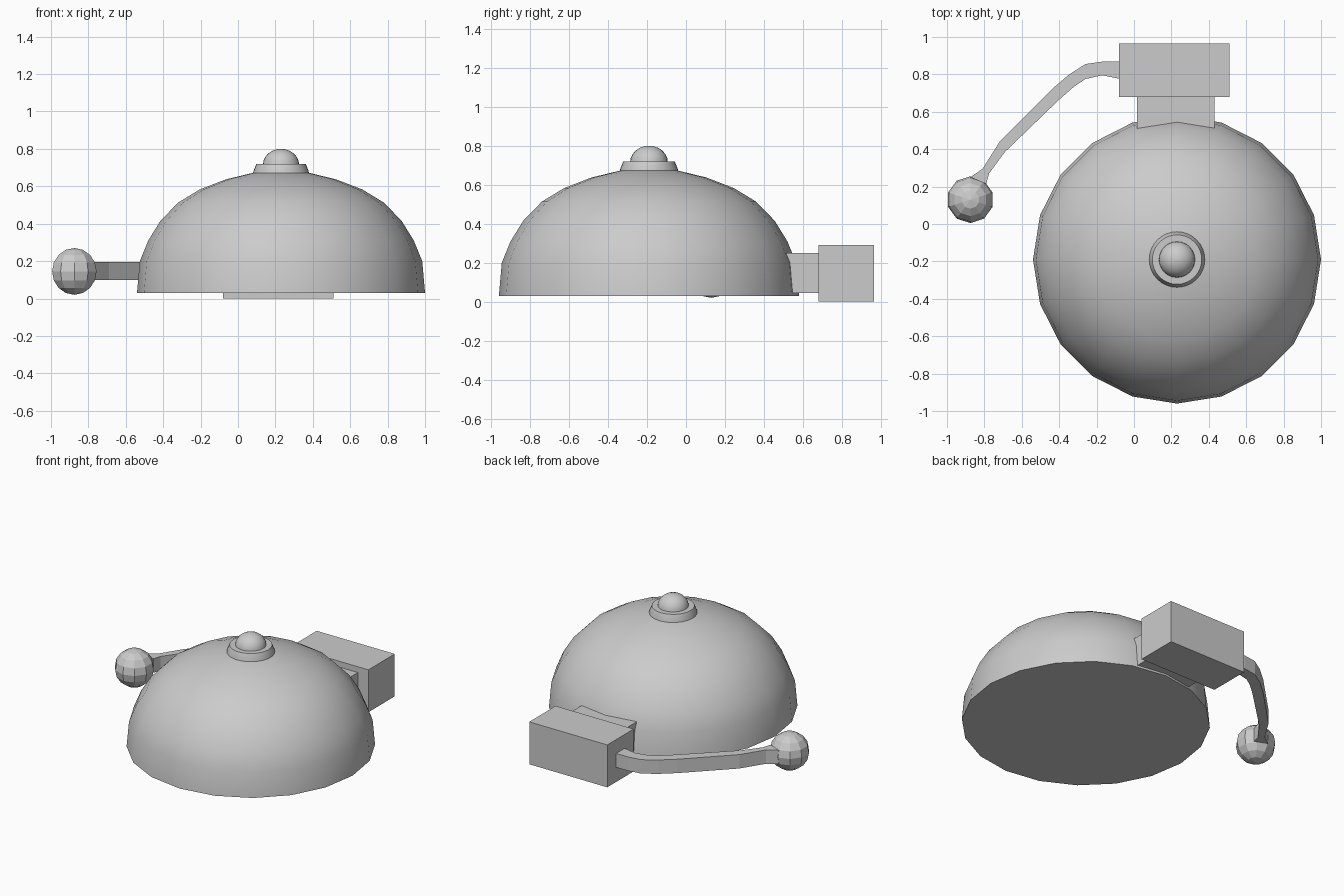
import bpy, bmesh, math

if "Cube" in bpy.data.objects:
    bpy.data.objects.remove(bpy.data.objects["Cube"])


def finish(name, bm, smooth=None):
    bmesh.ops.recalc_face_normals(bm, faces=bm.faces)
    mesh = bpy.data.meshes.new(name)
    bm.to_mesh(mesh)
    bm.free()
    obj = bpy.data.objects.new(name, mesh)
    bpy.context.collection.objects.link(obj)
    if smooth:
        bpy.ops.object.select_all(action='DESELECT')
        obj.select_set(True)
        bpy.context.view_layer.objects.active = obj
        bpy.ops.object.shade_smooth_by_angle(angle=math.radians(smooth))
    return obj


def lathe(name, profile, centre, sides):
    """Revolve (radius, z) points around a vertical axis and cap both ends."""
    bm = bmesh.new()
    rings = []
    for r, z in profile:
        rings.append([bm.verts.new((centre[0] + r * math.cos(2 * math.pi * i / sides),
                                    centre[1] + r * math.sin(2 * math.pi * i / sides), z))
                      for i in range(sides)])
    for a, b in zip(rings, rings[1:]):
        for i in range(sides):
            j = (i + 1) % sides
            bm.faces.new((a[i], a[j], b[j], b[i]))
    bm.faces.new(rings[0][::-1])
    bm.faces.new(rings[-1])
    return finish(name, bm, 40)


def box(name, lo, hi):
    bm = bmesh.new()
    bmesh.ops.create_cube(bm, size=1)
    for v in bm.verts:
        v.co = [(a + b) / 2 + c * (b - a) for a, b, c in zip(lo, hi, v.co)]
    return finish(name, bm)


BELL = (0.23, -0.19)

# Bell dome
lathe("bell_dome", [(.77, .03), (.755, .2), (.71, .31), (.645, .415), (.55, .513),
                    (.435, .583), (.295, .637), (.15, .672), (.05, .68)], BELL, 20)

# Washer and rounded nut on top
lathe("top_washer", [(.15, .66), (.148, .68), (.132, .72)], BELL, 32)
nut = [(.097 * math.cos(t), .715 + .085 * math.sin(t))
       for t in [math.radians(a) for a in (0, 15, 30, 45, 60, 75, 87)]]
lathe("top_nut", nut, BELL, 24)

# Mechanism housing and bracket joining it to the bell
box("mechanism_housing", (-.08, .68, 0), (.51, .965, .29))
box("bracket", (.015, .45, .045), (.43, .69, .25))

# Striker arm: outer and inner edges of a bent bar
outer = [(-.07, .87), (-.17, .868), (-.26, .855), (-.35, .797), (-.44, .72),
         (-.715, .445), (-.81, .295), (-.875, .25)]
inner = [(-.07, .775), (-.17, .795), (-.26, .775), (-.32, .735), (-.40, .665),
         (-.69, .385), (-.775, .27), (-.79, .215)]
bm = bmesh.new()
rows = [[bm.verts.new((x, y, z)) for (x, y), z in
         ((o, .1), (n, .1), (n, .195), (o, .195))] for o, n in zip(outer, inner)]
for a, b in zip(rows, rows[1:]):
    for i in range(4):
        j = (i + 1) % 4
        bm.faces.new((a[i], a[j], b[j], b[i]))
bm.faces.new(rows[0])
bm.faces.new(rows[-1])
finish("striker_arm", bm)

# Faceted striker ball
bm = bmesh.new()
bmesh.ops.create_uvsphere(bm, u_segments=10, v_segments=8, radius=.125)
bmesh.ops.translate(bm, verts=bm.verts, vec=(-.875, .13, .145))
finish("striker_ball", bm)
